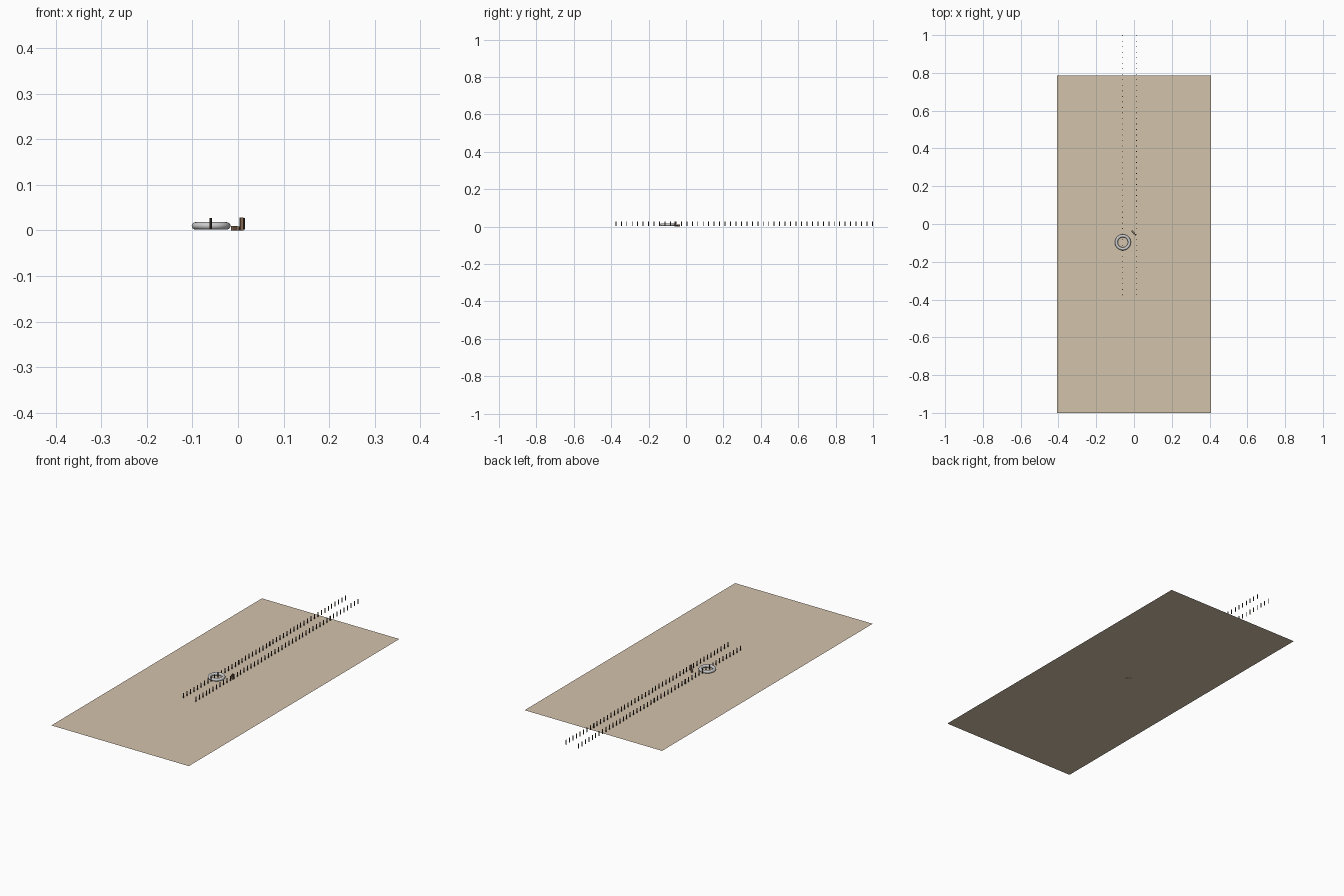
import bpy, math

if "Cube" in bpy.data.objects:
    bpy.data.objects.remove(bpy.data.objects["Cube"])

def material(name, rgb):
    m = bpy.data.materials.new(name)
    m.diffuse_color = (*rgb, 1)
    m.use_nodes = True
    m.node_tree.nodes["Principled BSDF"].inputs["Base Color"].default_value = m.diffuse_color
    return m

SAND = material("sand", (0.65, 0.54, 0.41))
WOOD = material("dark_wood", (0.07, 0.05, 0.035))
BRICK = material("brown", (0.26, 0.15, 0.09))

def finish(name, mat=None):
    ob = bpy.context.object
    ob.name = name
    if mat:
        ob.data.materials.append(mat)
    return ob

def box(name, loc, size, mat, rot=0):
    bpy.ops.mesh.primitive_cube_add(size=1, location=loc, rotation=(0, 0, rot))
    ob = finish(name, mat)
    ob.scale = size
    return ob

# Ground sheet
bpy.ops.mesh.primitive_plane_add(size=1, location=(0, -0.107, 0))
finish("ground_sheet", SAND).scale = (0.816, 1.785, 1)

# Two rows of posts: one profile post repeated with an array
for name, x in (("left_post_row", -0.06), ("right_post_row", 0.013)):
    bpy.ops.mesh.primitive_cylinder_add(vertices=8, radius=0.0025, depth=0.025,
                                        location=(x, -0.375, 0.0145))
    row = finish(name, WOOD)
    arr = row.modifiers.new("repeat", 'ARRAY')
    arr.count = 48
    arr.use_relative_offset = False
    arr.use_constant_offset = True
    arr.constant_offset_displace = (0, 1.372 / 47, 0)

# Smooth grey ring lying on the ground
bpy.ops.mesh.primitive_torus_add(location=(-0.059, -0.097, 0.01), major_radius=0.0345,
                                 minor_radius=0.008, major_segments=48, minor_segments=16)
finish("ring")
bpy.ops.object.shade_smooth_by_angle()

# Small brown blocks beside the ring
box("block_low", (-0.008, -0.040, 0.005), (0.009, 0.012, 0.010), BRICK, 0.5)
box("block_mid", (0.001, -0.050, 0.004), (0.008, 0.010, 0.008), BRICK, -0.4)
box("block_tall", (0.008, -0.056, 0.014), (0.007, 0.008, 0.028), BRICK, 0.2)
